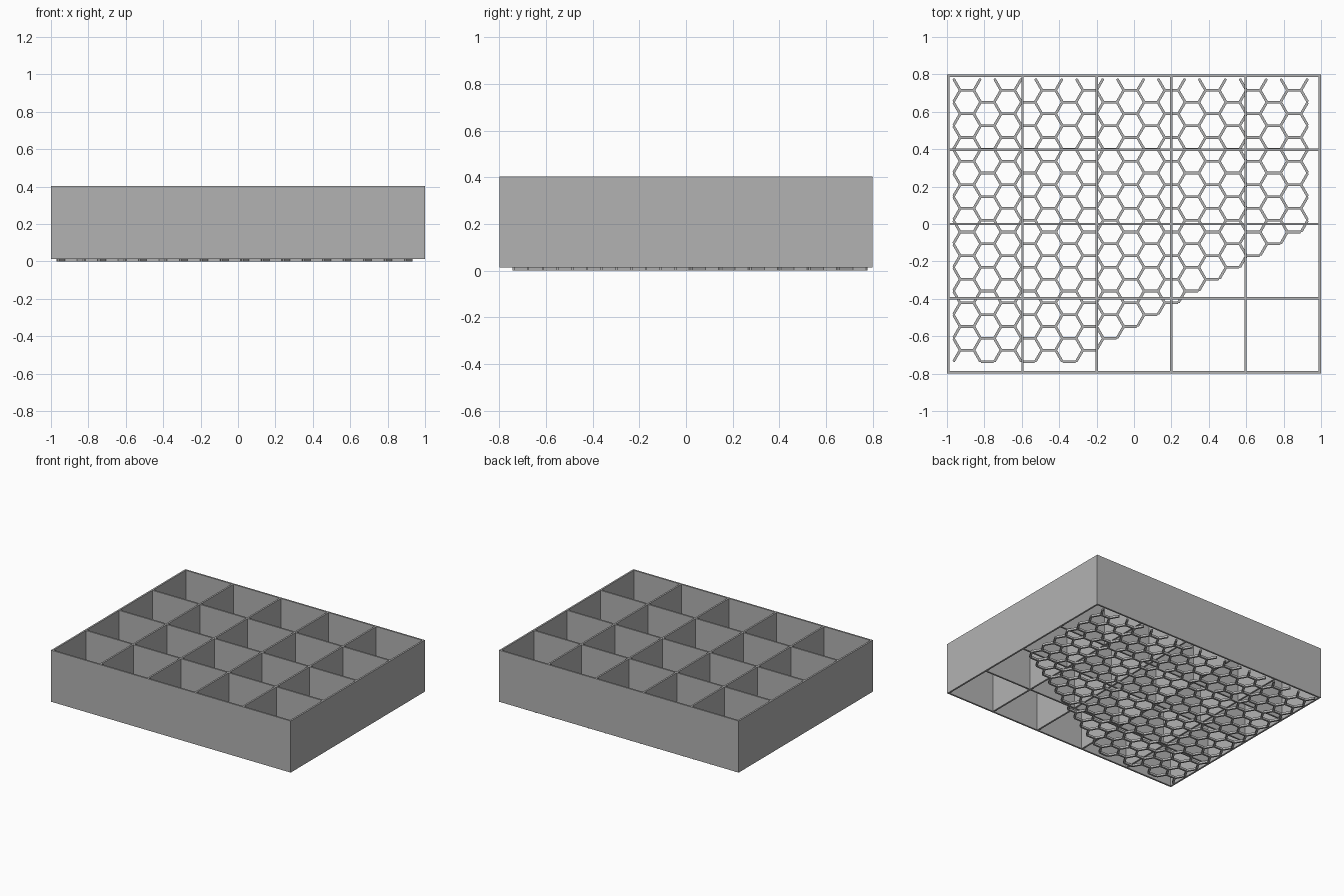
import bpy, bmesh, math
from mathutils import Vector

cube = bpy.data.objects.get("Cube")
if cube:
    bpy.data.objects.remove(cube, do_unlink=True)

grey = bpy.data.materials.new("light_grey")
grey.use_nodes = True
grey.diffuse_color = (0.45, 0.45, 0.45, 1)
grey.node_tree.nodes["Principled BSDF"].inputs["Base Color"].default_value = (0.45, 0.45, 0.45, 1)


def finish(bm, name):
    bmesh.ops.recalc_face_normals(bm, faces=bm.faces)
    mesh = bpy.data.meshes.new(name)
    bm.to_mesh(mesh)
    bm.free()
    mesh.materials.append(grey)
    bpy.context.collection.objects.link(bpy.data.objects.new(name, mesh))


def wall_bounds(half, cells, thick):
    """Both sides of every wall along one axis, evenly spaced."""
    step = (2 * half - thick) / cells
    return [-half + i * step + t for i in range(cells + 1) for t in (0, thick)]


# Open tray: outer walls and dividers as one connected shell
WALL, Z0, Z1 = 0.013, 0.014, 0.403
xs = wall_bounds(1.0, 5, WALL)
ys = wall_bounds(0.8, 4, WALL)
nx, ny = len(xs) - 1, len(ys) - 1


def solid(i, j):
    return 0 <= i < nx and 0 <= j < ny and (i % 2 == 0 or j % 2 == 0)


bm = bmesh.new()
for i in range(nx):
    for j in range(ny):
        if not solid(i, j):
            continue
        ring = [(xs[i], ys[j]), (xs[i + 1], ys[j]), (xs[i + 1], ys[j + 1]), (xs[i], ys[j + 1])]
        for z in (Z0, Z1):
            bm.faces.new([bm.verts.new((x, y, z)) for x, y in ring])
        for k, (di, dj) in enumerate(((0, -1), (1, 0), (0, 1), (-1, 0))):
            if not solid(i + di, j + dj):
                a, b = ring[k], ring[(k + 1) % 4]
                bm.faces.new([bm.verts.new(p) for p in ((*a, Z0), (*b, Z0), (*b, Z1), (*a, Z1))])
bmesh.ops.remove_doubles(bm, verts=bm.verts, dist=1e-5)
finish(bm, "divided_tray")

# Honeycomb floor: bars with mitred ends, cut off along a diagonal staircase
SIDE, BAR, TOP = 0.0729, 0.014, 0.015
COLS, ROWS = 17, 24
HALF = SIDE * math.sqrt(3) / 2
X_FIRST, Y_TOP = -0.893, 0.778


def col_x(k):
    return X_FIRST + 1.5 * SIDE * k


def row_y(i):
    return Y_TOP - HALF * i


bars = []
for k in range(COLS):
    # flat edges of each column
    for i in range(1, min(ROWS, 29 - k) + 1):
        if (i + k) % 2:
            bars.append(((col_x(k) - SIDE / 2, row_y(i)), (col_x(k) + SIDE / 2, row_y(i))))
for b in range(COLS + 1):
    # zigzag between neighbouring columns
    pts = [(col_x(b) - (SIDE / 2 if (i + b) % 2 else SIDE), row_y(i))
           for i in range(min(ROWS, 30 - b) + 1)]
    bars += list(zip(pts, pts[1:]))

bm = bmesh.new()
for p, q in bars:
    p, q = Vector(p), Vector(q)
    d = (q - p).normalized()
    n = Vector((-d.y, d.x)) * BAR / 2
    back = d * BAR / 2 / math.sqrt(3)
    ring = [p, p + back - n, q - back - n, q, q - back + n, p + back + n]
    low = [bm.verts.new((v.x, v.y, 0)) for v in ring]
    high = [bm.verts.new((v.x, v.y, TOP)) for v in ring]
    bm.faces.new(low[::-1])
    bm.faces.new(high)
    for k in range(6):
        m = (k + 1) % 6
        bm.faces.new((low[k], low[m], high[m], high[k]))

# Drop the mitre faces shared by two joined bars, then weld
groups = {}
for f in bm.faces:
    c = f.calc_center_median()
    groups.setdefault(tuple(round(v * 1000) for v in c), []).append(f)
inner = [f for g in groups.values() if len(g) > 1 for f in g]
bmesh.ops.delete(bm, geom=inner, context='FACES_ONLY')
bmesh.ops.remove_doubles(bm, verts=bm.verts, dist=1e-5)
finish(bm, "honeycomb_floor")
